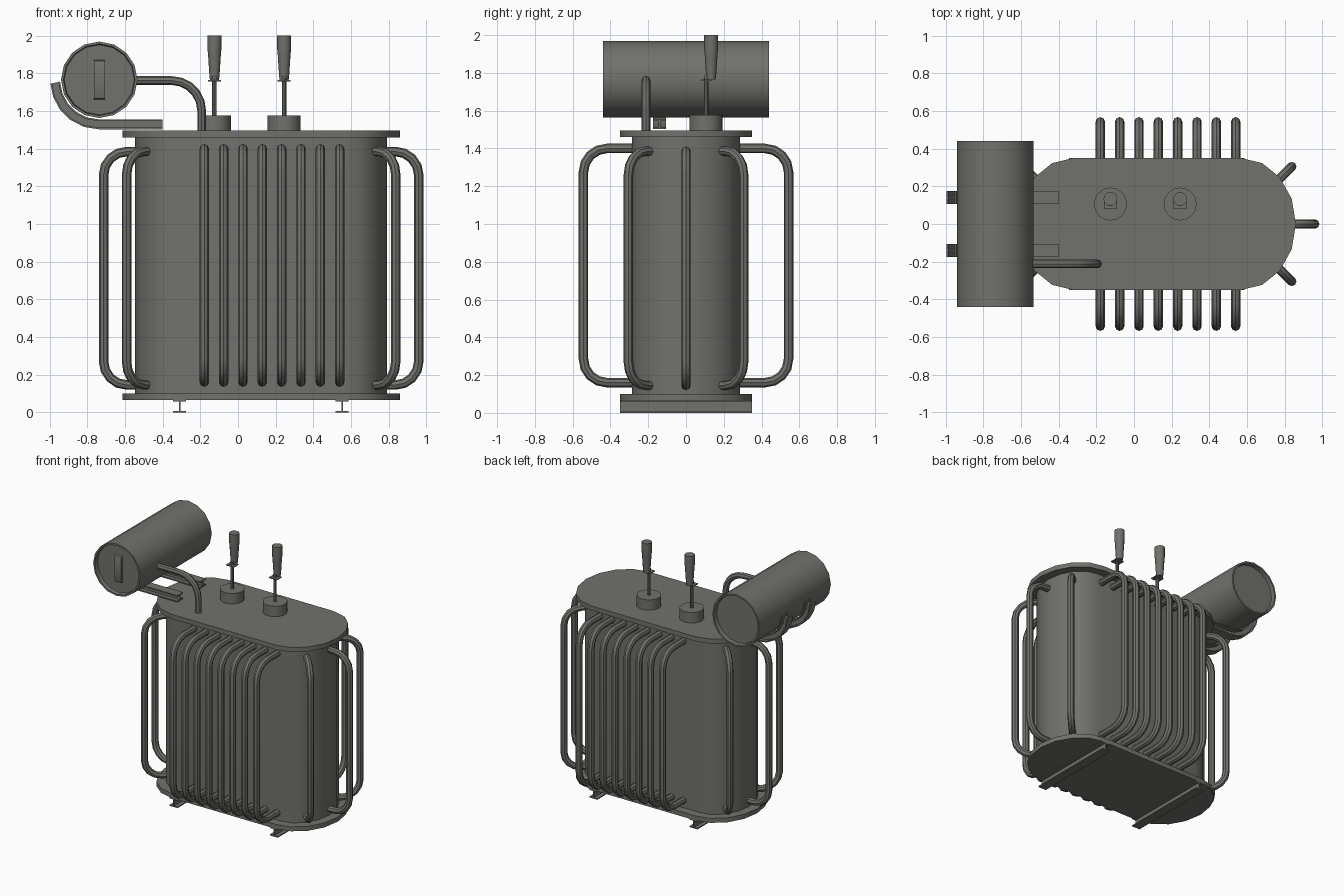
import bpy, bmesh, math
from mathutils import Vector, Matrix

if "Cube" in bpy.data.objects:
    bpy.data.objects.remove(bpy.data.objects["Cube"])

grey = bpy.data.materials.new("dark_grey_paint")
grey.diffuse_color = (0.165, 0.165, 0.15, 1)
grey.use_nodes = True
grey.node_tree.nodes["Principled BSDF"].inputs["Base Color"].default_value = grey.diffuse_color
CX = 0.123  # tank centre in x


def finish(name, bm):
    bmesh.ops.remove_doubles(bm, verts=bm.verts, dist=1e-5)
    bmesh.ops.recalc_face_normals(bm, faces=bm.faces)
    me = bpy.data.meshes.new(name)
    bm.to_mesh(me)
    bm.free()
    me.materials.append(grey)
    ob = bpy.data.objects.new(name, me)
    bpy.context.collection.objects.link(ob)
    bpy.ops.object.select_all(action='DESELECT')
    ob.select_set(True)
    bpy.context.view_layer.objects.active = ob
    bpy.ops.object.shade_smooth_by_angle(angle=math.radians(35))
    return ob


def skin(bm, rings, caps=True):
    rings = [[bm.verts.new(p) for p in r] for r in rings]
    n = len(rings[0])
    for a, b in zip(rings, rings[1:]):
        for i in range(n):
            j = (i + 1) % n
            bm.faces.new((a[i], a[j], b[j], b[i]))
    if caps:
        bm.faces.new(rings[0])
        bm.faces.new(rings[-1])


def sweep(name, path, side, section):
    """Sweep a section along a planar path; side is the plane normal."""
    path, side = [Vector(p) for p in path], Vector(side).normalized()
    dirs = [(b - a).normalized() for a, b in zip(path, path[1:])]
    rings = []
    for i, p in enumerate(path):
        d0, d1 = dirs[max(i - 1, 0)], dirs[min(i, len(dirs) - 1)]
        t = (d0 + d1).normalized()
        out = t.cross(side) / max(t.dot(d1), 0.3)
        rings.append([p + side * a + out * b for a, b in section])
    bm = bmesh.new()
    skin(bm, rings)
    return finish(name, bm)


def rounded(points, r, segs=4):
    """Path with its inner corners rounded by radius r (right angles)."""
    pts = [Vector(p) for p in points]
    res = [pts[0]]
    for a, c, b in zip(pts, pts[1:], pts[2:]):
        u, v = (a - c).normalized(), (b - c).normalized()
        mid = c + (u + v) * r
        for k in range(segs + 1):
            t = math.pi / 2 * k / segs
            res.append(mid - v * r * math.cos(t) - u * r * math.sin(t))
    return res + [pts[-1]]


def lathe(name, profile, segs, loc, along_y=False):
    bm = bmesh.new()
    skin(bm, [[(r * math.cos(2 * math.pi * i / segs), r * math.sin(2 * math.pi * i / segs), h)
               for i in range(segs)] for r, h in profile])
    if along_y:
        bmesh.ops.rotate(bm, verts=bm.verts, matrix=Matrix.Rotation(math.pi / 2, 3, 'X'))
    bmesh.ops.translate(bm, verts=bm.verts, vec=loc)
    return finish(name, bm)


def box(name, lo, hi):
    bm = bmesh.new()
    skin(bm, [[(lo[0], lo[1], z), (hi[0], lo[1], z), (hi[0], hi[1], z), (lo[0], hi[1], z)]
              for z in (lo[2], hi[2])])
    return finish(name, bm)


def slab(name, rx, ry, z0, z1):
    """Long plate or tank with half-elliptic ends."""
    pts = []
    for s in (1, -1):
        for k in range(9):
            t = math.pi * (k / 8 - 0.5)
            pts.append((CX + s * (0.447 + rx * math.cos(t)), s * ry * math.sin(t)))
    bm = bmesh.new()
    skin(bm, [[(x, y, z) for x, y in pts] for z in (z0, z1)])
    return finish(name, bm)


def tube_section(r, n=8):
    return [(r * math.sin(2 * math.pi * i / n), r * math.cos(2 * math.pi * i / n)) for i in range(n)]


def beam_section(w, h, t):
    q = [(w, h), (w, h - t), (t / 2, h - t), (t / 2, t - h), (w, t - h), (w, -h)]
    return q + [(-a, -b) for a, b in q]


# Tank with its lid and base plate
slab("tank", 0.222, 0.285, 0.09, 1.47)
slab("base_plate", 0.29, 0.35, 0.065, 0.1)
slab("lid", 0.29, 0.35, 1.46, 1.496)

# Skid beams
for i, x in enumerate((-0.31, 0.553)):
    sweep(f"skid_beam_{i}", [(x, -0.35, 0.033), (x, 0.35, 0.033)], (1, 0, 0),
          beam_section(0.034, 0.033, 0.008))


# Cooling tubes: a bracket-shaped tube from inner to outer point in plan
def cooling_tube(name, inner, outer, z0, z1):
    (xa, ya), (xb, yb) = inner, outer
    path = rounded([(xa, ya, z0), (xb, yb, z0), (xb, yb, z1), (xa, ya, z1)], 0.125)
    sweep(name, path, (yb - ya, xa - xb, 0), tube_section(0.025))


for s in (-1, 1):
    for i in range(8):
        x = -0.179 + 0.1027 * i
        cooling_tube(f"side_tube_{s}_{i}", (x, s * 0.26), (x, s * 0.543), 0.16, 1.4)
    cooling_tube(f"end_tube_{s}", (CX + s * 0.64, 0), (CX + s * 0.837, 0), 0.145, 1.385)
    for e in (-1, 1):
        cooling_tube(f"corner_tube_{s}_{e}", (CX + s * 0.59, e * 0.18),
                     (CX + s * 0.715, e * 0.305), 0.145, 1.385)

# Oil conservator drum with recessed ends
lathe("conservator", [(0.0001, -0.41), (0.186, -0.41), (0.19, -0.44), (0.203, -0.44),
                      (0.203, 0.44), (0.19, 0.44), (0.186, 0.41), (0.0001, 0.41)],
      16, (-0.737, 0, 1.766), True)

# Level gauge on the front end of the drum
sweep("level_gauge", rounded([(-0.735, -0.405, 1.668), (-0.735, -0.423, 1.668),
                              (-0.735, -0.423, 1.862), (-0.735, -0.405, 1.862)], 0.012, 2),
      (1, 0, 0), [(-0.029, -0.008), (0.029, -0.008), (0.029, 0.008), (0.012, 0.016),
                  (-0.012, 0.016), (-0.029, 0.008)])

# Curved support beams under the drum
arc = [(-0.737 - 0.234 * math.cos(math.radians(a)), 1.763 - 0.234 * math.sin(math.radians(a)))
       for a in (3, 20, 37, 54, 72, 90)]
for i, y in enumerate((-0.14, 0.14)):
    sweep(f"support_beam_{i}", [(x, y, z) for x, z in arc + [(-0.4, 1.529)]],
          (0, 1, 0), beam_section(0.035, 0.026, 0.009))

# Oil pipe from drum to lid
sweep("oil_pipe", rounded([(-0.57, -0.212, 1.762), (-0.193, -0.212, 1.762),
                           (-0.193, -0.212, 1.48)], 0.16, 5), (0, 1, 0), tube_section(0.023))

# Bushings: collar, rod, bracket and insulator
for i, x in enumerate((-0.125, 0.245)):
    lathe(f"bushing_collar_{i}", [(0.0875, 1.48), (0.0875, 1.577)], 16, (x, 0.106, 0))
    lathe(f"bushing_rod_{i}", [(0.012, 1.57), (0.012, 1.775)], 8, (x, 0.106, 0))
    box(f"bracket_plate_{i}", (x - 0.034, 0.08, 1.757), (x + 0.034, 0.137, 1.764))
    box(f"bracket_fin_{i}", (x - 0.012, 0.098, 1.757), (x + 0.012, 0.118, 1.785))
    lathe(f"insulator_{i}", [(0.024, 1.764), (0.027, 1.79), (0.034, 1.9), (0.037, 1.93),
                             (0.037, 2.0)], 12, (x, 0.133, 0))
